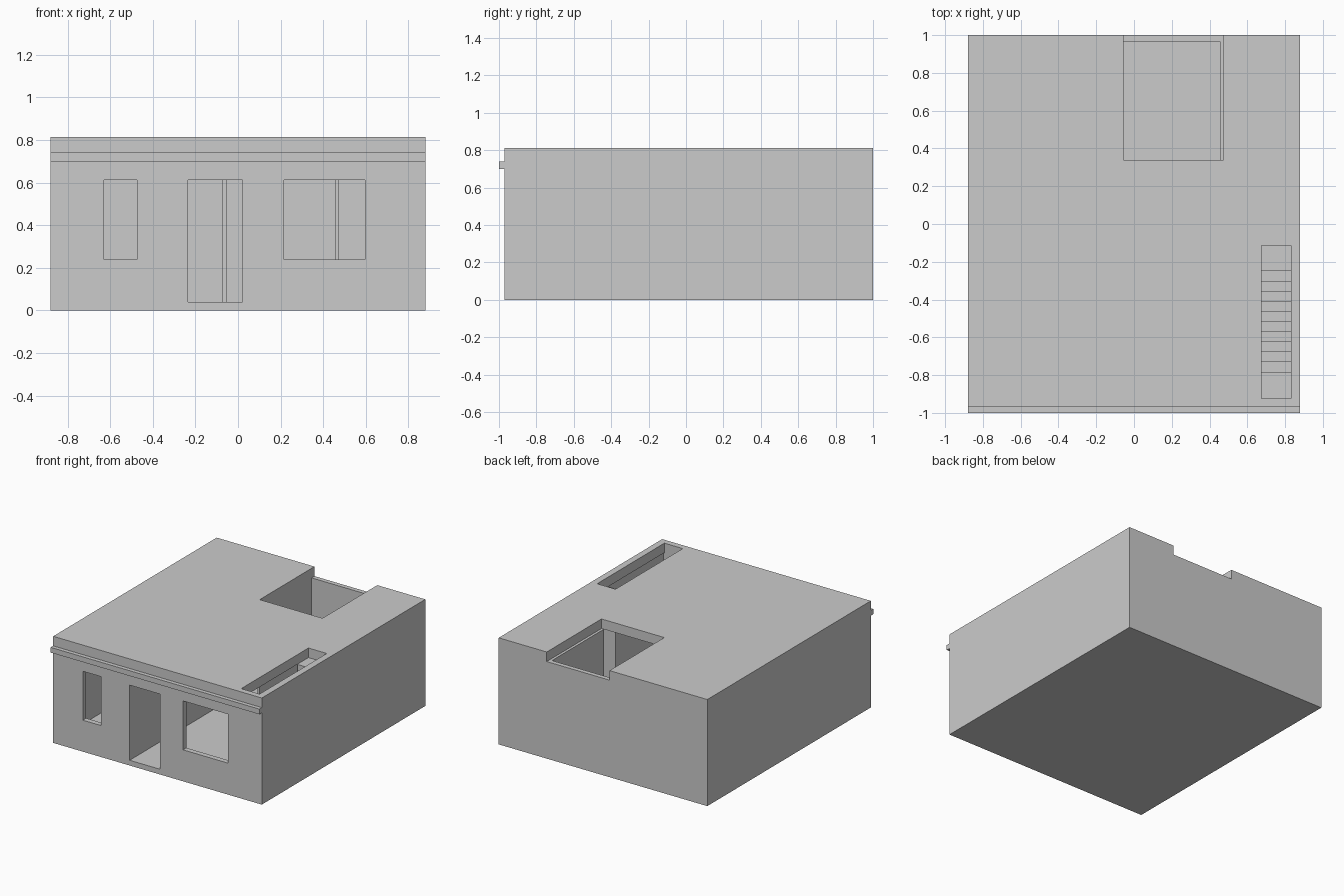
import bpy, bmesh

if "Cube" in bpy.data.objects:
    bpy.data.objects.remove(bpy.data.objects["Cube"])


def box(name, x, y, z):
    """Axis-aligned box from (min, max) ranges."""
    bm = bmesh.new()
    bmesh.ops.create_cube(bm, size=1)
    for v in bm.verts:
        for i, r in enumerate((x, y, z)):
            v.co[i] = r[0] if v.co[i] < 0 else r[1]
    return finish(name, bm)


def finish(name, bm):
    bmesh.ops.recalc_face_normals(bm, faces=bm.faces)
    me = bpy.data.meshes.new(name)
    bm.to_mesh(me)
    bm.free()
    ob = bpy.data.objects.new(name, me)
    bpy.context.collection.objects.link(ob)
    return ob


def cut(target, name, x, y, z):
    """Subtract a box from target, then remove the cutter."""
    tool = box(name, x, y, z)
    tool.hide_render = True
    mod = target.modifiers.new(name, 'BOOLEAN')
    mod.operation = 'DIFFERENCE'
    mod.solver = 'EXACT'
    mod.object = tool
    bpy.context.view_layer.objects.active = target
    bpy.ops.object.modifier_apply(modifier=mod.name)
    bpy.data.objects.remove(tool)


FLOOR, CEIL, ROOF = 0.04, 0.74, 0.813

# Outer shell, hollowed out
shell = box("house_shell", (-0.88, 0.88), (-0.97, 1.0), (0, ROOF))
cut(shell, "interior", (-0.84, 0.84), (-0.93, 0.965), (FLOOR, CEIL))

# Roof openings: courtyard, its low back parapet, and stairwell
cut(shell, "courtyard", (-0.055, 0.475), (0.34, 0.965), (0.6, 1.0))
cut(shell, "parapet_notch", (-0.055, 0.475), (0.9, 1.1), (CEIL, 1.0))
cut(shell, "stairwell", (0.675, 0.83), (-0.925, -0.115), (0.6, 1.0))

# Front openings: window, door, window
for name, x, z0 in (("left_window", (-0.63, -0.475), 0.24),
                    ("doorway", (-0.235, 0.02), FLOOR),
                    ("right_window", (0.215, 0.595), 0.24)):
    cut(shell, name, x, (-1.1, -0.9), (z0, 0.613))

# Cornice across the front
box("front_cornice", (-0.88, 0.88), (-1.0, -0.97), (0.70, 0.74))

# Interior partition walls
box("hall_wall", (-0.255, -0.235), (-0.93, 0.965), (FLOOR, CEIL))
box("courtyard_wall_left", (-0.075, -0.055), (0.34, 0.965), (FLOOR, CEIL))
box("courtyard_wall_right", (0.455, 0.475), (0.34, 0.965), (FLOOR, CEIL))

# Staircase: stepped profile extruded across its width
STEPS = 11
rise = (CEIL - FLOOR) / STEPS
profile = [(-0.785, FLOOR)]
for i in range(STEPS):
    y, z = -0.785 + 0.0535 * i, FLOOR + rise * (i + 1)
    profile.append((y, z))
    profile.append((y + 0.0535 if i < STEPS - 1 else -0.115, z))
profile.append((-0.115, FLOOR))
bm = bmesh.new()
side = bm.faces.new([bm.verts.new((0.675, y, z)) for y, z in profile])
ext = bmesh.ops.extrude_face_region(bm, geom=[side], use_keep_orig=True)
for g in ext["geom"]:
    if isinstance(g, bmesh.types.BMVert):
        g.co.x = 0.83
finish("staircase", bm)
